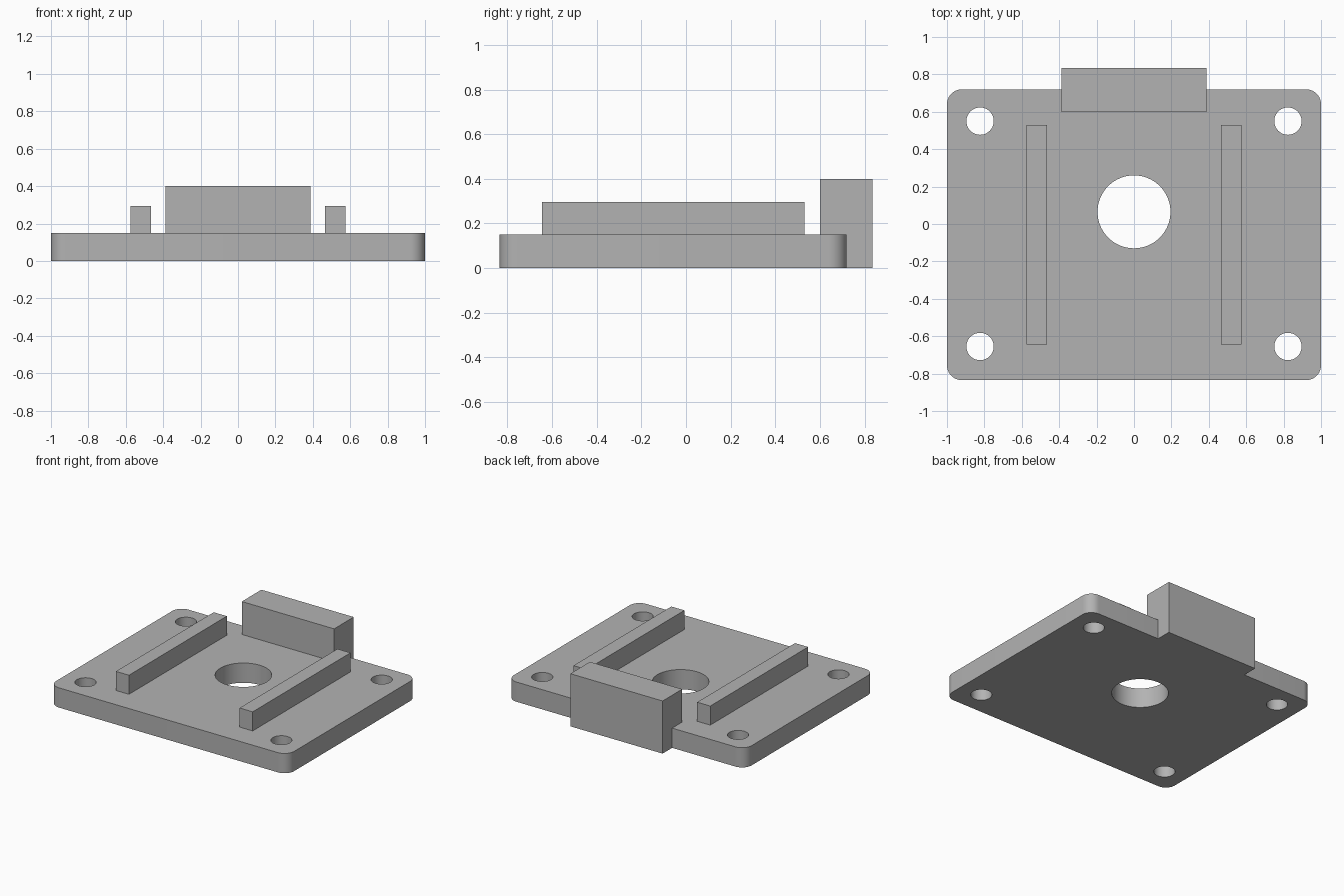
import bpy
import bmesh
from math import cos, sin, pi, radians

cube = bpy.data.objects.get("Cube")
if cube:
    bpy.data.objects.remove(cube, do_unlink=True)

grey = bpy.data.materials.new("plain grey")
grey.use_nodes = True
colour = (0.45, 0.45, 0.45, 1)
grey.diffuse_color = colour
for node in grey.node_tree.nodes:
    if node.type == 'BSDF_PRINCIPLED':
        node.inputs["Base Color"].default_value = colour


def prism(name, outline, z0, z1):
    """Extrude a counter-clockwise outline from z0 to z1."""
    bm = bmesh.new()
    face = bm.faces.new([bm.verts.new((x, y, z0)) for x, y in outline])
    top = bmesh.ops.extrude_face_region(bm, geom=[face], use_keep_orig=True)
    moved = [v for v in top["geom"] if isinstance(v, bmesh.types.BMVert)]
    bmesh.ops.translate(bm, verts=moved, vec=(0, 0, z1 - z0))
    bmesh.ops.recalc_face_normals(bm, faces=bm.faces)
    mesh = bpy.data.meshes.new(name)
    bm.to_mesh(mesh)
    bm.free()
    mesh.materials.append(grey)
    obj = bpy.data.objects.new(name, mesh)
    bpy.context.collection.objects.link(obj)
    return obj


def arc(x, y, radius, start, end, steps):
    angles = [start + (end - start) * i / steps for i in range(steps + 1)]
    return [(x + radius * cos(a), y + radius * sin(a)) for a in angles]


def box(name, x0, x1, y0, y1, z0, z1):
    return prism(name, [(x0, y0), (x1, y0), (x1, y1), (x0, y1)], z0, z1)


FRONT, REAR, THICK, ROUND = -0.835, 0.72, 0.15, 0.08
BLOCK_X, BLOCK_Y = 0.388, 0.60

# Base plate: rounded corners, with a notch at the rear that holds the block
left, low, high = 1 - ROUND, FRONT + ROUND, REAR - ROUND
outline = arc(-left, low, ROUND, pi, 1.5 * pi, 10)
outline += arc(left, low, ROUND, 1.5 * pi, 2 * pi, 10)
outline += arc(left, high, ROUND, 0, 0.5 * pi, 10)
outline += [(BLOCK_X, REAR), (BLOCK_X, BLOCK_Y), (-BLOCK_X, BLOCK_Y), (-BLOCK_X, REAR)]
outline += arc(-left, high, ROUND, 0.5 * pi, pi, 10)
plate = prism("base_plate", outline, 0, THICK)

# Centre bore and four corner screw holes
holes = [(0, 0.065, 0.195)]
holes += [(x, y, 0.073) for x in (-0.823, 0.823) for y in (-0.655, 0.55)]
cutters = []
for x, y, radius in holes:
    cutter = prism("hole_cutter", arc(x, y, radius, 0, 2 * pi, 64)[:-1], -0.1, THICK + 0.1)
    cutter.hide_render = True
    cutters.append(cutter)
    mod = plate.modifiers.new("hole", 'BOOLEAN')
    mod.operation = 'DIFFERENCE'
    mod.solver = 'EXACT'
    mod.object = cutter

bpy.ops.object.select_all(action='DESELECT')
bpy.context.view_layer.objects.active = plate
plate.select_set(True)
for mod in list(plate.modifiers):
    bpy.ops.object.modifier_apply(modifier=mod.name)
for cutter in cutters:
    bpy.data.objects.remove(cutter, do_unlink=True)
bpy.ops.object.shade_smooth_by_angle(angle=radians(30))

# Rear block, reaching down to the ground and past the plate edge
box("rear_block", -BLOCK_X, BLOCK_X, BLOCK_Y, -FRONT, 0, 0.4)

# Two guide rails
for name, x in (("right_rail", -0.52), ("left_rail", 0.52)):
    box(name, x - 0.055, x + 0.055, -0.645, 0.53, THICK, 0.295)
